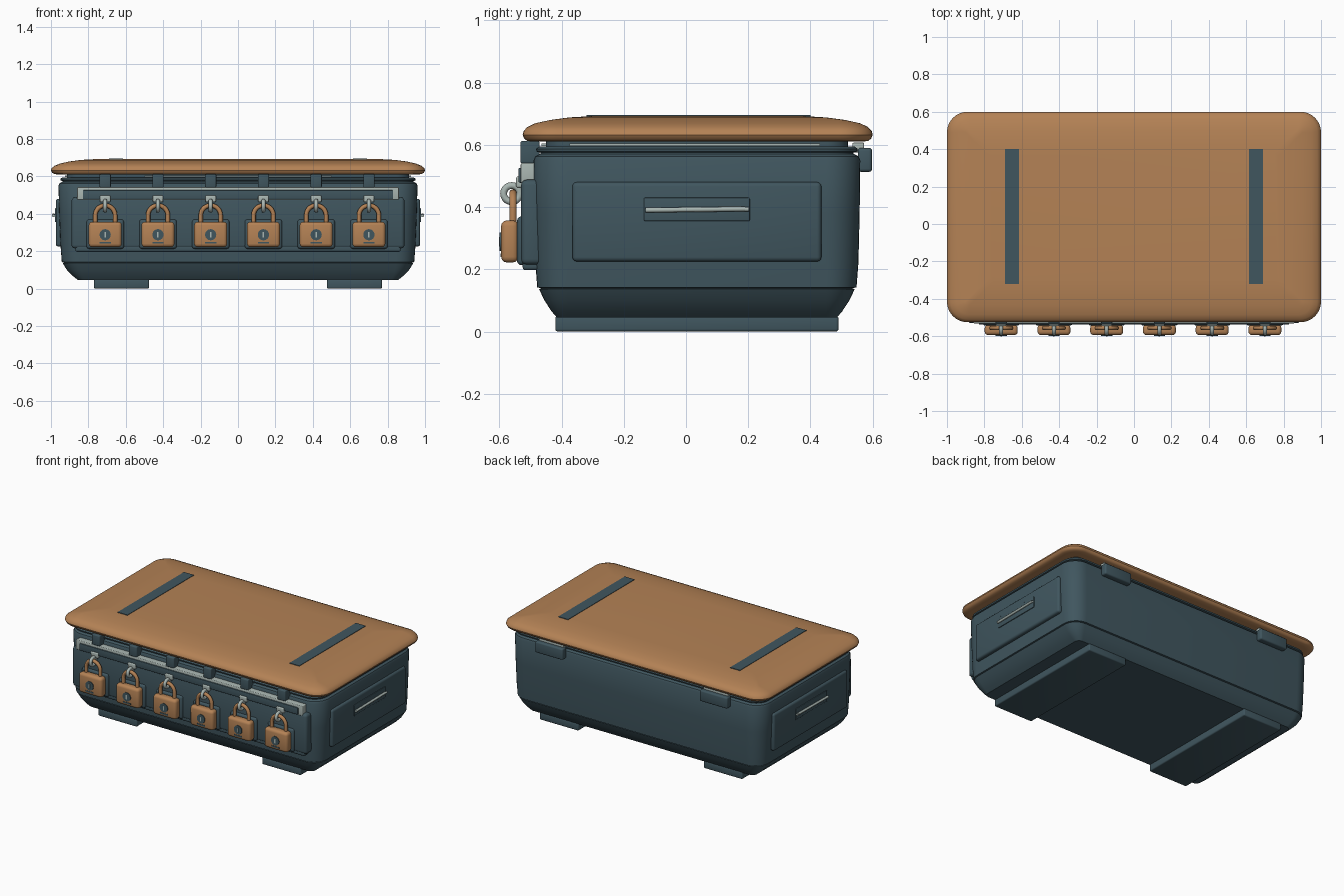
import bpy, bmesh, math
from mathutils import Vector, Matrix

if "Cube" in bpy.data.objects:
    bpy.data.objects.remove(bpy.data.objects["Cube"])


def material(name, rgb):
    m = bpy.data.materials.new(name)
    m.diffuse_color = (*rgb, 1)
    m.use_nodes = True
    m.node_tree.nodes["Principled BSDF"].inputs["Base Color"].default_value = m.diffuse_color
    return m


TAN = material("tan", (0.456, 0.223, 0.091))
SLATE = material("slate", (0.051, 0.093, 0.114))
METAL = material("pale metal", (0.40, 0.47, 0.445))


def finish(name, bm, mat, angle=35):
    bmesh.ops.recalc_face_normals(bm, faces=bm.faces)
    me = bpy.data.meshes.new(name)
    bm.to_mesh(me)
    bm.free()
    me.materials.append(mat)
    ob = bpy.data.objects.new(name, me)
    bpy.context.collection.objects.link(ob)
    bpy.ops.object.select_all(action='DESELECT')
    ob.select_set(True)
    bpy.context.view_layer.objects.active = ob
    bpy.ops.object.shade_smooth_by_angle(angle=math.radians(angle))
    return ob


def box(name, x, y, z, mat, bevel=0.0):
    """Box from (min, max) pairs with rounded edges."""
    bm = bmesh.new()
    bmesh.ops.create_cube(bm, size=1)
    for v in bm.verts:
        v.co = [(p[0] + p[1]) / 2 + c * (p[1] - p[0]) for p, c in zip((x, y, z), v.co)]
    if bevel:
        bmesh.ops.bevel(bm, geom=bm.edges[:], offset=bevel, segments=3,
                        profile=0.5, affect='EDGES')
    return finish(name, bm, mat)


def rounded_loft(name, hx, hy, cy, radius, rings, mat):
    """Stack of rounded rectangles; rings hold (x inset, y inset, height)."""
    bm = bmesh.new()
    loops = []
    for ix, iy, z in rings:
        r = max(0.02, radius - min(ix, iy))
        loop = []
        for q, (sx, sy) in enumerate(((1, 1), (-1, 1), (-1, -1), (1, -1))):
            for k in range(9):
                a = math.pi / 2 * (q + k / 8)
                loop.append(bm.verts.new((sx * (hx - ix - r) + r * math.cos(a),
                                          cy + sy * (hy - iy - r) + r * math.sin(a), z)))
        loops.append(loop)
    for a, b in zip(loops, loops[1:]):
        n = len(a)
        for i in range(n):
            bm.faces.new((a[i], a[(i + 1) % n], b[(i + 1) % n], b[i]))
    bm.faces.new(loops[0])
    bm.faces.new(loops[-1])
    return finish(name, bm, mat)


def tube(name, points, normal, radius, mat, closed=False, sides=10):
    """Round tube along a flat path lying in the plane with the given normal."""
    bm = bmesh.new()
    pts, normal, loops = [Vector(p) for p in points], Vector(normal), []
    n = len(pts)
    for i, p in enumerate(pts):
        a = pts[(i - 1) % n] if closed or i else p
        b = pts[(i + 1) % n] if closed or i < n - 1 else p
        side = (b - a).normalized().cross(normal)
        loops.append([bm.verts.new(p + radius * (math.cos(t) * side + math.sin(t) * normal))
                      for t in (math.tau * k / sides for k in range(sides))])
    for i in range(n if closed else n - 1):
        a, b = loops[i], loops[(i + 1) % n]
        for k in range(sides):
            bm.faces.new((a[k], a[(k + 1) % sides], b[(k + 1) % sides], b[k]))
    if not closed:
        bm.faces.new(loops[0])
        bm.faces.new(loops[-1])
    return finish(name, bm, mat, 50)


def disc(name, x, y, z, r, depth, mat):
    """Short cylinder facing the front."""
    bm = bmesh.new()
    bmesh.ops.create_cone(bm, cap_ends=True, segments=24, radius1=r, radius2=r, depth=depth,
                          matrix=Matrix.Translation((x, y, z)) @ Matrix.Rotation(math.pi / 2, 4, 'X'))
    return finish(name, bm, mat)


# Case body with lower seam and upper rim
rounded_loft("case_body", 0.96, 0.525, 0.035, 0.11, [
    (0.105, 0.075, 0.045), (0.08, 0.058, 0.065), (0.045, 0.035, 0.10), (0.023, 0.018, 0.136),
    (0.03, 0.025, 0.139), (0.018, 0.012, 0.142), (0.012, 0.006, 0.22), (0.005, 0.002, 0.38),
    (0.0, 0.0, 0.55), (0.006, 0.006, 0.563), (0.022, 0.022, 0.571), (0.022, 0.022, 0.575),
    (0.012, 0.010, 0.578), (0.010, 0.008, 0.587), (0.02, 0.018, 0.594),
    (0.045, 0.04, 0.595), (0.045, 0.04, 0.62)], SLATE)

# Domed lid
rounded_loft("lid", 1.0, 0.5625, 0.0375, 0.11, [
    (0.05, 0.04, 0.610), (0.02, 0.015, 0.612), (0.006, 0.005, 0.620), (0.0, 0.0, 0.632),
    (0.004, 0.003, 0.644), (0.02, 0.015, 0.657), (0.05, 0.04, 0.669), (0.10, 0.09, 0.680),
    (0.16, 0.15, 0.688), (0.23, 0.22, 0.692)], TAN)

for s in (-1, 1):
    def span(a, b):
        return tuple(sorted((s * a, s * b)))
    # Lid stripe, foot and seal
    box("lid_stripe", span(0.615, 0.69), (-0.32, 0.40), (0.686, 0.695), SLATE)
    box("foot", span(0.475, 0.77), (-0.42, 0.49), (0.0, 0.05), SLATE, 0.008)
    box("side_seal", span(0.90, 0.925), (-0.375, 0.43), (0.596, 0.604), METAL)
    # Raised side panel with handle plate and grip
    box("side_panel", span(0.93, 0.974), (-0.365, 0.435), (0.225, 0.48), SLATE, 0.014)
    box("handle_plate", span(0.96, 0.979), (-0.135, 0.205), (0.355, 0.43), SLATE, 0.004)
    tube("handle_grip", [(s * 0.986, -0.13, 0.39), (s * 0.986, 0.03, 0.392),
                         (s * 0.986, 0.19, 0.394)], (1, 0, 0), 0.008, METAL)
    disc("grip_end", s * 0.986, 0.195, 0.393, 0.007, 0.015, METAL)
    # Rear hinge
    box("hinge", span(0.52, 0.73), (0.552, 0.598), (0.513, 0.59), SLATE, 0.010)
    box("hinge_link", span(0.53, 0.72), (0.535, 0.572), (0.575, 0.607), METAL, 0.004)

# Front panel, its lower lip and the latch rail
box("front_panel", (-0.89, 0.89), (-0.53, -0.46), (0.215, 0.488), SLATE, 0.018)
box("front_lip", (-0.87, 0.87), (-0.525, -0.46), (0.197, 0.235), SLATE, 0.010)
box("latch_rail", (-0.86, 0.86), (-0.531, -0.47), (0.475, 0.542), METAL, 0.005)
box("rail_cover", (-0.83, 0.83), (-0.538, -0.49), (0.478, 0.526), SLATE, 0.004)
box("front_seal", (-0.5, 0.5), (-0.465, -0.44), (0.596, 0.604), METAL)

# Six hasps, each with a padlock
for i in range(6):
    x = -0.71 + i * 0.282
    box("hasp", (x - 0.03, x + 0.03), (-0.532, -0.47), (0.54, 0.612), SLATE, 0.006)
    box("hasp_tongue", (x - 0.028, x + 0.028), (-0.546, -0.50), (0.462, 0.498), METAL, 0.006)
    tube("hasp_ring", [(x, -0.560 + 0.026 * math.cos(t), 0.443 + 0.026 * math.sin(t))
                       for t in (math.tau * k / 20 for k in range(20))],
         (1, 0, 0), 0.011, METAL, True)
    box("lock_backplate", (x - 0.10, x + 0.10), (-0.543, -0.50), (0.213, 0.37), SLATE, 0.014)
    box("padlock_body", (x - 0.088, x + 0.088), (-0.594, -0.538), (0.222, 0.357), TAN, 0.018)
    arc = [(x + 0.053 * math.cos(t), -0.556, 0.392 + 0.053 * math.sin(t))
           for t in (math.pi * k / 14 for k in range(15))]
    tube("padlock_shackle", [(x + 0.053, -0.556, 0.34)] + arc + [(x - 0.053, -0.556, 0.34)],
         (0, 1, 0), 0.012, TAN)
    disc("keyhole_plate", x, -0.595, 0.288, 0.03, 0.008, SLATE)
    box("key_slot", (x - 0.004, x + 0.004), (-0.601, -0.598), (0.273, 0.303), METAL)
    box("drain_slot", (x - 0.03, x + 0.03), (-0.596, -0.592), (0.24, 0.25), SLATE)
